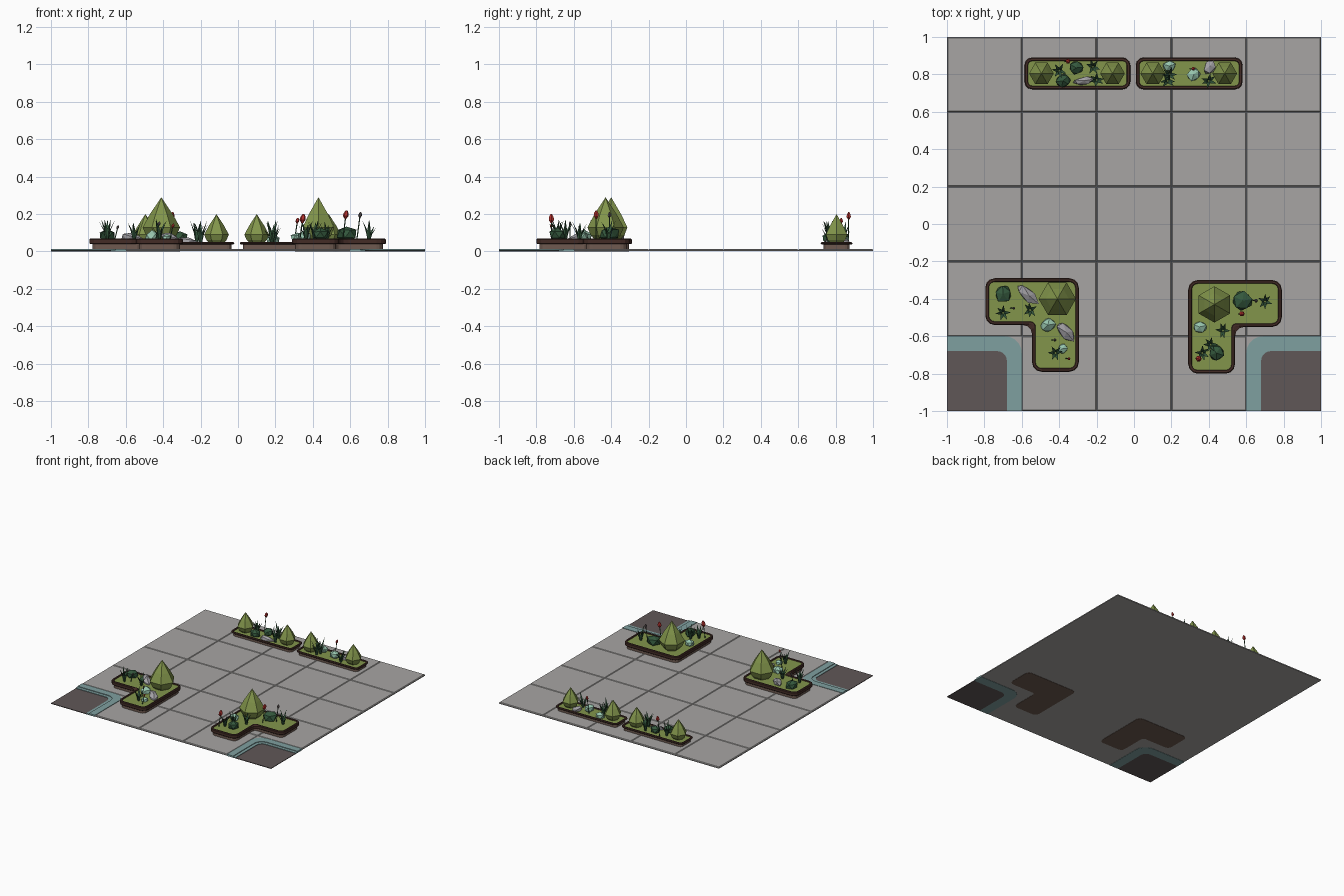
import bpy, bmesh, math, random
from mathutils import Vector, Matrix, Euler

if "Cube" in bpy.data.objects:
    bpy.data.objects.remove(bpy.data.objects["Cube"])

random.seed(4)


def material(name, hexcol):
    m = bpy.data.materials.new(name)
    srgb = [int(hexcol[i:i + 2], 16) / 255 for i in (0, 2, 4)]
    m.diffuse_color = [((c + .055) / 1.055) ** 2.4 if c > .04 else c / 12.92 for c in srgb] + [1]
    m.use_nodes = True
    m.node_tree.nodes["Principled BSDF"].inputs["Base Color"].default_value = m.diffuse_color
    return m


PAVING = material("paving grey", "a7a5a3")
ROAD = material("road dark grey", "605757")
CURB = material("curb teal", "7fa0a0")
RIM = material("rim dark brown", "432c26")
BASE = material("planter brown", "6e5a50")
GREEN = material("olive green", "82954b")
LEAF = material("dark leaf green", "34583d")
MINT = material("mint", "98c6af")
STONE = material("stone grey", "a3a1a6")
RED = material("flower red", "b8322f")


def finish(bm, name, mat):
    bmesh.ops.remove_doubles(bm, verts=bm.verts, dist=1e-5)
    bmesh.ops.recalc_face_normals(bm, faces=bm.faces)
    me = bpy.data.meshes.new(name)
    bm.to_mesh(me)
    bm.free()
    me.materials.append(mat)
    ob = bpy.data.objects.new(name, me)
    bpy.context.collection.objects.link(ob)
    return ob


def add_loft(bm, loops, ring=False):
    """Skin a list of equal-length 3D loops; cap the ends or close into a ring."""
    vs = [[bm.verts.new(p) for p in lp] for lp in loops]
    n = len(vs[0])
    pairs = list(zip(vs, vs[1:])) + ([(vs[-1], vs[0])] if ring else [])
    for a, b in pairs:
        for i in range(n):
            bm.faces.new((a[i], a[(i + 1) % n], b[(i + 1) % n], b[i]))
    if not ring:
        bm.faces.new(vs[0][::-1])
        bm.faces.new(vs[-1])


def loft(name, mat, loops, ring=False):
    bm = bmesh.new()
    add_loft(bm, loops, ring)
    return finish(bm, name, mat)


def outline(corners, radii, d, z, seg=3):
    """Right-angled outline inset by d, with rounded corners, at height z."""
    c = [Vector(p) for p in corners]
    n = len(c)
    radii = list(radii) if isinstance(radii, (list, tuple)) else [radii] * n
    if sum(c[i].x * c[(i + 1) % n].y - c[(i + 1) % n].x * c[i].y for i in range(n)) < 0:
        c.reverse()
        radii.reverse()
    pts = []
    for i in range(n):
        e1 = (c[i] - c[i - 1]).normalized()
        e2 = (c[(i + 1) % n] - c[i]).normalized()
        p = c[i] + d * Vector((-e1.y - e2.y, e1.x + e2.x))
        if radii[i] == 0:
            pts.append((p.x, p.y, z))
            continue
        convex = e1.x * e2.y - e1.y * e2.x > 0
        r = max(radii[i] - d, .004) if convex or d == 0 else .008 + d
        for k in range(seg + 1):
            a = math.pi / 2 * k / seg
            q = p + r * (e2 - e1) + r * (e1 * math.sin(a) - e2 * math.cos(a))
            pts.append((q.x, q.y, z))
    return pts


def rect(x0, x1, y0, y1):
    return [(x0, y0), (x1, y0), (x1, y1), (x0, y1)]


# paving slabs with chamfered edges, front corners left out
for i in range(5):
    for j in range(5):
        if j == 0 and i in (0, 4):
            continue
        c = rect(-1 + .4 * i, -.6 + .4 * i, -1 + .4 * j, -.6 + .4 * j)
        loft("paving_slab", PAVING, [outline(c, 0, d, z) for d, z in
                                     ((0, .002), (0, .009), (.005, .014))])

# road corners with rounded curbs
for s in (-1, 1):
    def curb(name, a, b, ra, rb, h):
        c = [(s * a, -1), (s * a, -a), (s, -a), (s, -b), (s * b, -b), (s * b, -1)]
        r = [0, ra, 0, 0, rb, 0]
        loft(name, CURB, [outline(c, r, 0, z, 5) for z in (0, h)])
    curb("curb", .60, .655, .09, .065, .014)
    curb("curb_lip", .655, .68, .065, .05, .009)
    c = [(s * .68, -1), (s * .68, -.68), (s, -.68), (s, -1)]
    loft("road_corner", ROAD, [outline(c, [0, .05, 0, 0], 0, z, 5) for z in (0, .005)])
    arc = [(s * (.69 - .09 * math.cos(t * math.pi / 10)), -.69 + .09 * math.sin(t * math.pi / 10))
           for t in range(6)]
    loft("paving_corner_fill", PAVING,
         [[(x, y, z) for x, y in [(s * .6, -.6)] + arc] for z in (.002, .012)])


# planters: inset base, overhanging rim, grass bed
def planter(c, r, z0, lip, top):
    def L(d, z):
        return outline(c, r, d, z)
    loft("planter_base", BASE, [L(.016, z0), L(.016, lip + .002)])
    loft("planter_rim", RIM, [L(.02, lip), L(.004, lip), L(0, lip + .004), L(0, top - .005),
                              L(.005, top), L(.016, top), L(.02, top - .008)], ring=True)
    loft("grass_bed", GREEN, [L(.015, lip + .001), L(.015, top - .006)])


for s, x, y in ((-1, -.295, -.29), (1, .29, -.3)):
    planter([(x, y), (x + s * .5, y), (x + s * .5, y - .25), (x + s * .25, y - .25),
             (x + s * .25, y - .5), (x, y - .5)], .05, 0, .04, .07)
for x0, x1 in ((-.585, -.02), (.01, .58)):
    planter(rect(x0, x1, .72, .89), .04, .012, .038, .05)


# six-sided teardrop shrubs
def shrub(x, y, r, z0, z1, turn=0):
    prof = ((0, .55), (.12, .82), (.3, 1), (.6, .62), (1, 0))
    loft("teardrop_shrub", GREEN, [
        [(x + r * f * math.cos(k * math.pi / 3 + turn), y + r * f * math.sin(k * math.pi / 3 + turn),
          z0 + (z1 - z0) * h) for k in range(6)] for h, f in prof])


shrub(-.41, -.40, .10, .06, .29)
shrub(.43, -.43, .097, .06, .29, math.pi / 6)
for x in (-.495, -.115, .10, .485):
    shrub(x, .805, .066, .043, .20)


# faceted bushes and rocks
def lump(name, mat, x, y, z, size, turn=0, tilt=0):
    bm = bmesh.new()
    bmesh.ops.create_icosphere(bm, subdivisions=1, radius=1)
    for v in bm.verts:
        v.co *= random.uniform(.85, 1.12)
    m = (Matrix.Translation((x, y, z)) @ Euler((0, tilt, math.radians(turn))).to_matrix().to_4x4()
         @ Matrix.Diagonal((*size, 1)))
    bmesh.ops.transform(bm, matrix=m, verts=bm.verts)
    finish(bm, name, mat)


for x, y, r, z in ((-.70, -.375, .05, .085), (.58, -.41, .055, .095), (.44, -.69, .045, .09),
                   (-.31, .835, .042, .075), (-.38, .765, .042, .07)):
    lump("leafy_bush", LEAF, x, y, z, (r, r, r * .8), random.uniform(0, 90))
for x, y, r, z in ((-.46, -.54, .045, .075), (-.38, -.665, .03, .07), (.35, -.55, .04, .08),
                   (.19, .845, .038, .06), (.32, .80, .042, .07)):
    lump("mint_rock", MINT, x, y, z, (r, r * .9, r * .8), random.uniform(0, 90))
for x, y, z, a, b, turn in ((-.565, -.38, .07, .075, .035, -40), (-.365, -.575, .07, .07, .035, -50),
                            (-.27, .765, .05, .06, .022, 10), (.405, .84, .05, .045, .032, 60)):
    lump("grey_rock", STONE, x, y, z, (a, b, .03), turn, .2)


# grass tufts: curved three-sided blades fanning outwards
def tuft(x, y, z, h):
    bm = bmesh.new()
    start = random.uniform(0, 6)
    for k in range(6):
        a = start + k * math.pi / 3 + random.uniform(-.3, .3)
        out, side = Vector((math.cos(a), math.sin(a), 0)), Vector((-math.sin(a), math.cos(a), 0))
        hh = h * random.uniform(.55, 1)
        loops = []
        for reach, up, w in ((.004, 0, .006), (.014, .5, .009), (.04, 1, .0005)):
            p = Vector((x, y, z + hh * up)) + out * reach
            loops.append([p - side * w, p + out * w * .5, p + side * w])
        add_loft(bm, loops)
    finish(bm, "grass_tuft", LEAF)


for x, y in ((-.70, -.475), (-.555, -.46), (-.42, -.69), (.70, -.415), (.475, -.57), (.41, -.645),
             (.365, -.69)):
    tuft(x, y, .06, .115)
for x, y in ((-.40, .82), (-.22, .84), (-.20, .77), (.19, .80), (.18, .765), (.40, .765)):
    tuft(x, y, .042, .125)


# flowers: thin leaning stem with a pointed bud
def flower(x, y, z0, z1, r, mat):
    def tube(name, m, prof):
        loft(name, m, [[(x - .02 * (z1 - z) / (z1 - z0) + w * math.cos(k * math.pi / 3),
                         y + w * math.sin(k * math.pi / 3), z) for k in range(6)] for z, w in prof])
    b = z1 - r * 3
    tube("flower_stem", LEAF, ((z0, .003), (b + .003, .003)))
    tube("flower_bud", mat, ((b, .3 * r), (b + r, r), (b + 2 * r, .9 * r), (z1, .3 * r)))


flower(.35, -.72, .06, .20, .016, RED)
flower(.58, -.48, .06, .22, .015, RED)
flower(-.35, .87, .043, .21, .013, RED)
flower(.32, .83, .043, .18, .010, RED)
flower(-.345, -.72, .06, .15, .008, RED)
flower(.655, -.41, .06, .21, .010, ROAD)
flower(-.64, -.45, .06, .14, .007, ROAD)
flower(-.42, -.62, .06, .16, .008, ROAD)
